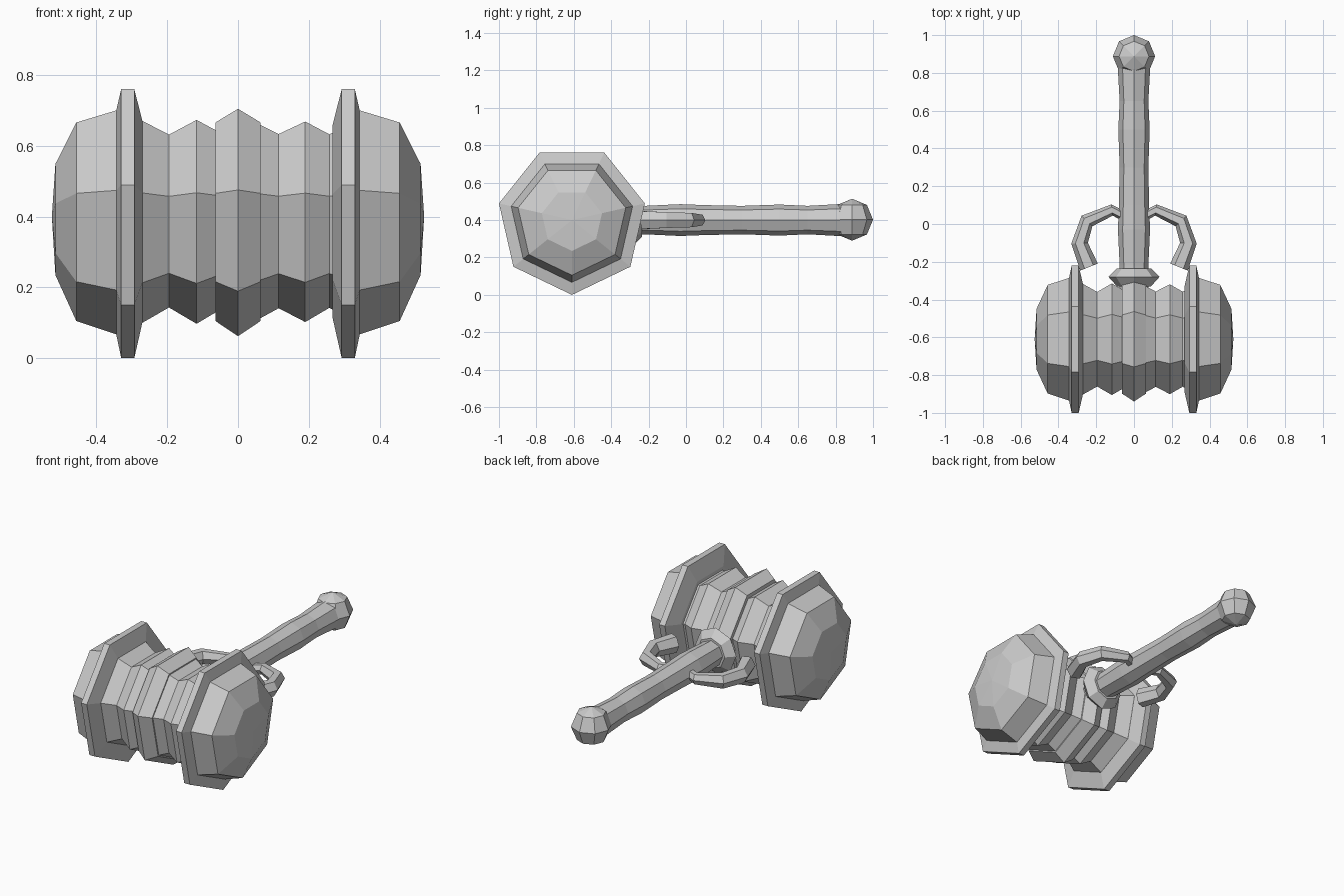
import bpy, bmesh
from math import pi, sin, cos
from mathutils import Vector

cube = bpy.data.objects.get("Cube")
if cube:
    bpy.data.objects.remove(cube, do_unlink=True)

stone = bpy.data.materials.new("grey_stone")
stone.use_nodes = True
grey = (0.6, 0.6, 0.6, 1)
stone.diffuse_color = grey
stone.node_tree.nodes["Principled BSDF"].inputs["Base Color"].default_value = grey

HEAD = Vector((0, -0.61, 0.4))
GRIP = Vector((0, 0, 0.4))
X, Y, Z = Vector((1, 0, 0)), Vector((0, 1, 0)), Vector((0, 0, 1))


def finish(name, bm):
    bmesh.ops.recalc_face_normals(bm, faces=bm.faces)
    mesh = bpy.data.meshes.new(name)
    bm.to_mesh(mesh)
    bm.free()
    mesh.materials.append(stone)
    obj = bpy.data.objects.new(name, mesh)
    bpy.context.collection.objects.link(obj)
    return obj


def loft(name, rings, caps=(None, None)):
    """Skin a list of point rings; each end is a flat cap or a fan to a tip."""
    bm = bmesh.new()
    loops = [[bm.verts.new(p) for p in ring] for ring in rings]
    n = len(loops[0])
    for a, b in zip(loops, loops[1:]):
        for i in range(n):
            j = (i + 1) % n
            bm.faces.new((a[i], a[j], b[j], b[i]))
    for loop, tip in zip((loops[0], loops[-1]), caps):
        if tip is None:
            bm.faces.new(loop)
        else:
            v = bm.verts.new(tip)
            for i in range(n):
                bm.faces.new((loop[i], loop[(i + 1) % n], v))
    return finish(name, bm)


def ring(centre, side, up, n, r):
    """Regular polygon with one corner pointing straight down."""
    return [centre + side * (r * sin(2 * pi * i / n)) - up * (r * cos(2 * pi * i / n))
            for i in range(n)]


def turned(name, base, axis, side, n, profile, caps=(None, None)):
    rings = [ring(base + axis * d, side, Z, n, r) for d, r in profile]
    return loft(name, rings, caps)


# Ridged core of the head
core = [(-0.29, 0.29), (-0.27, 0.3), (-0.195, 0.257), (-0.117, 0.303), (-0.04, 0.257),
        (0.04, 0.3), (0.115, 0.259), (0.19, 0.298), (0.258, 0.258), (0.3, 0.28)]
turned("head_core", HEAD, X, Y, 7, core)
turned("head_centre_band", HEAD, X, Y, 7,
       [(-0.064, 0.25), (-0.064, 0.295), (0, 0.338), (0.064, 0.295), (0.064, 0.25)])

# Flanged striking ends
end = [(0.267, 0.265), (0.267, 0.285), (0.293, 0.4), (0.33, 0.4), (0.344, 0.333),
       (0.457, 0.295), (0.516, 0.165)]
for name, s in (("left_striker", 1), ("right_striker", -1)):
    turned(name, HEAD, X * s, Y, 7, end, (None, HEAD + X * s * 0.526))

# Handle, collar and pommel
turned("handle", GRIP, Y, X, 8,
       [(-0.4, 0.076), (-0.22, 0.076), (-0.03, 0.085), (0.1, 0.08), (0.3, 0.076),
        (0.5, 0.083), (0.65, 0.076), (0.85, 0.087)])
turned("collar", GRIP, Y, X, 8,
       [(-0.33, 0.09), (-0.28, 0.135), (-0.235, 0.09)])
bm = bmesh.new()
bmesh.ops.create_uvsphere(bm, u_segments=8, v_segments=4, radius=0.112)
bmesh.ops.translate(bm, verts=bm.verts, vec=(0, 0.888, 0.402))
finish("pommel", bm)

# Curved guards beside the handle
path = [(0.05, 0.04, 0.026), (0.116, 0.074, 0.03), (0.249, 0.016, 0.04),
        (0.288, -0.102, 0.044), (0.238, -0.228, 0.05)]
for name, s in (("left_guard", 1), ("right_guard", -1)):
    pts = [Vector((s * x, y, 0.4)) for x, y, r in path]
    rings = []
    for i, p in enumerate(pts):
        along = (pts[min(i + 1, len(pts) - 1)] - pts[max(i - 1, 0)]).normalized()
        across = along.cross(Z)
        rings.append(ring(p, Z * 1.1, across, 6, path[i][2]))
    loft(name, rings)
